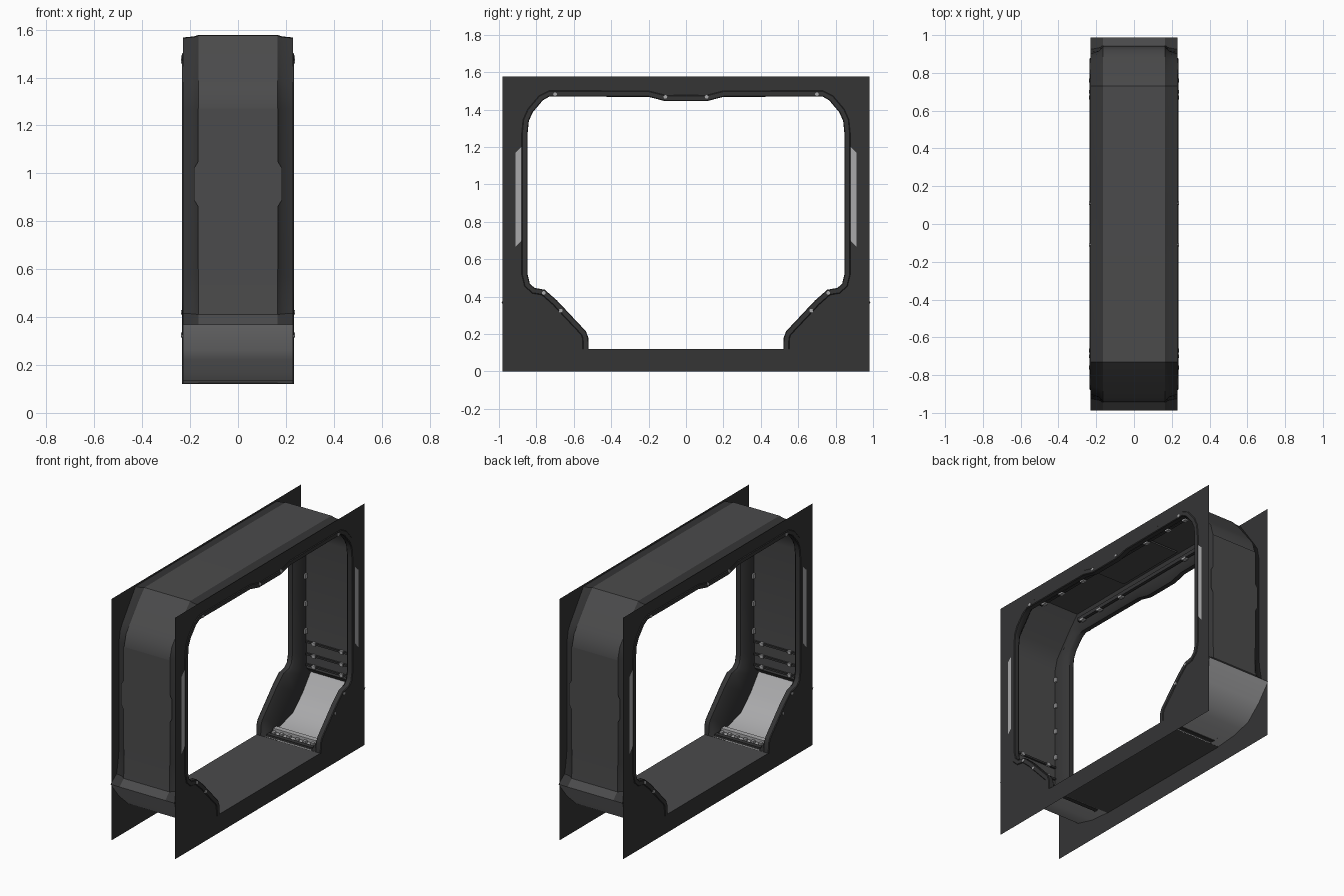
import bpy, bmesh
from mathutils import Vector as V

if "Cube" in bpy.data.objects:
    bpy.data.objects.remove(bpy.data.objects["Cube"])


def material(name, v):
    m = bpy.data.materials.new(name)
    m.diffuse_color = (v, v, v * 1.02, 1)
    m.use_nodes = True
    m.node_tree.nodes["Principled BSDF"].inputs["Base Color"].default_value = m.diffuse_color
    return m


DARK = material("dark_metal", 0.035)
MID = material("mid_grey", 0.07)
LIGHT = material("light_grey", 0.4)


def make(name, verts, faces, mat, axes=(True, True), angle=0.6):
    """Mesh for one quarter (x > 0, y > 0), mirrored over the chosen axes."""
    me = bpy.data.meshes.new(name)
    bm = bmesh.new()
    vs = [bm.verts.new(v) for v in verts]
    for f in faces:
        bm.faces.new([vs[i] for i in f])
    bmesh.ops.recalc_face_normals(bm, faces=bm.faces)
    bm.to_mesh(me)
    bm.free()
    ob = bpy.data.objects.new(name, me)
    bpy.context.collection.objects.link(ob)
    me.materials.append(mat)
    if any(axes):
        m = ob.modifiers.new("mirror", "MIRROR")
        m.use_axis = (axes[0], axes[1], False)
    bpy.ops.object.select_all(action="DESELECT")
    ob.select_set(True)
    bpy.context.view_layer.objects.active = ob
    bpy.ops.object.shade_smooth_by_angle(angle=angle)
    return ob


def loft(name, rows, mat):
    """Skin a list of equal-length point rows."""
    n = len(rows[0])
    faces = [(r * n + i, r * n + i + 1, (r + 1) * n + i + 1, (r + 1) * n + i)
             for r in range(len(rows) - 1) for i in range(n - 1)]
    return make(name, [p for r in rows for p in r], faces, mat)


def box(name, c, s, mat, axes=(True, True)):
    vs = [(c[0] + a * s[0] / 2, c[1] + b * s[1] / 2, c[2] + d * s[2] / 2)
          for a in (-1, 1) for b in (-1, 1) for d in (-1, 1)]
    fs = [(0, 1, 3, 2), (4, 6, 7, 5), (0, 4, 5, 1), (2, 3, 7, 6), (0, 2, 6, 4), (1, 5, 7, 3)]
    return make(name, vs, fs, mat, axes)


def at(x, pts):
    return [(x, p[0], p[1]) for p in pts]


def mix(a, b, t):
    return [p.lerp(q, t) for p, q in zip(a, b)]


# Half profiles (y, z) from the roof centre to the floor: opening edge and tunnel skin
opening = [V(p) for p in [(0, 1.445), (.11, 1.445), (.2, 1.468), (.73, 1.47), (.765, 1.45),
                          (.82, 1.385), (.84, 1.34), (.847, 1.27), (.847, .52), (.835, .47), (.81, .447),
                          (.755, .437), (.69, .38), (.535, .215), (.522, .18), (.52, .12)]]
skin = [V(p) for p in [(0, 1.578), (.11, 1.578), (.2, 1.578), (.73, 1.575), (.79, 1.51),
                       (.885, 1.39), (.92, 1.345), (.94, 1.27), (.94, .6), (.942, .5), (.945, .41),
                       (.987, .37), (.9, .26), (.8, .17), (.67, .135), (.52, .122)]]
TIP = 11


def offset(pts, d):
    out = []
    for i, p in enumerate(pts):
        t = (pts[min(i + 1, len(pts) - 1)] - pts[max(i - 1, 0)]).normalized()
        n = V((-t.y, t.x))
        if i in (0,):
            n = V((0, 1))
        if i == len(pts) - 1:
            n = V((1, 0))
        out.append(p + n * d)
    return out


# Flat end plates with the cut-out opening
outline = [(0, 1.578), (.98, 1.578), (.98, 0), (0, 0), (0, .12)] + [tuple(p) for p in reversed(opening)]
make("end_plate", at(.23, outline), [range(len(outline))], DARK)

# Raised trim around the opening, and the reveal back to the tunnel skin
trim = offset(opening, .032)
loft("opening_trim", [at(.2301, trim), at(.2345, offset(opening, .028)),
                      at(.2345, offset(opening, .004)), at(.23, opening)], DARK)
loft("opening_reveal", [at(.23, opening), at(.2, opening),
                        at(.188, mix(opening, skin, .12)), at(.165, mix(opening, skin, .6)),
                        at(.165, skin)], DARK)

# Tunnel skin: roof and wall panel, with the widened middle of the wall
loft("tunnel_skin", [at(0, skin[:TIP + 1]), at(.165, skin[:TIP + 1])], MID)
bulge = [(.945, .6, .166), (.945, .86, .166), (.945, .89, .184), (.945, 1.02, .184),
         (.945, 1.05, .166), (.945, 1.27, .166)]
loft("wall_panel", [[(0, y, z) for y, z, w in bulge], [(w, y, z) for y, z, w in bulge]], MID)

# Outer side strips falling from the skin to the plates
fall = [.1] * 4 + [.3] + [.42] * 4 + [.3, .15, 0]
side = [s.lerp(o, t) for s, o, t in zip(skin, opening, fall)]
loft("skin_side_strip", [at(.165, skin[:TIP + 1]), at(.185, mix(skin[:TIP + 1], side, .6)),
                         at(.23, side)], DARK)

# Light sloped panels low on both sides, and the floor
loft("sloped_panel", [at(0, skin[TIP:]), at(.23, skin[TIP:])], LIGHT)
loft("floor", [[(0, 0, .12), (0, .522, .12)], [(.23, 0, .12), (.23, .522, .12)]], MID)

# Pale strips on the plates
strip = [(.874, .70), (.908, .665), (.908, 1.185), (.874, 1.22)]
strip = [(.88, .70), (.88, 1.2), (.912, 1.17), (.912, .665)]
make("plate_strip", at(.2315, strip), [range(4)], LIGHT)

# Threshold between floor and slope
box("threshold_bar", (0, .6, .147), (.31, .035, .022), LIGHT, (False, True))
box("threshold_lip", (0, .545, .128), (.33, .03, .014), DARK, (False, True))
for i in range(3):
    box("threshold_clip", (.03 + i * .055, .57, .138), (.02, .02, .016), LIGHT)

# Inner wall rails and clips
for z in (.44, .51, .59):
    box("wall_rail", (0, .932, z), (.32, .012, .012), DARK, (False, True))
    box("rail_clip", (.1, .927, z), (.022, .014, .022), LIGHT)
for z in (.66, .84, 1.02, 1.2):
    box("wall_clip", (.158, .925, z), (.012, .018, .03), LIGHT)

# Roof rails behind the opening edge
box("roof_rail", (.15, 0, 1.515), (.02, 1.4, .025), DARK, (True, False))
box("roof_panel", (0, 0, 1.565), (.26, .5, .01), MID, (False, False))
for y in (.3, .5, .66):
    box("roof_clip", (.15, y, 1.5), (.025, .03, .012), LIGHT)

# Bolts on the trim
for y, z in ((.76, .42), (.67, .325), (.11, 1.468), (.70, 1.482)):
    bpy.ops.mesh.primitive_cylinder_add(vertices=12, radius=.01, depth=.008,
                                        location=(0, 0, 0), rotation=(0, 0, 0))
    ob = bpy.context.object
    ob.name = "trim_bolt"
    for v in ob.data.vertices:
        a = v.co.copy()
        v.co = (a.z + .233, a.x + y, a.y + z)
    ob.data.materials.append(LIGHT)
    ob.modifiers.new("mirror", "MIRROR").use_axis = (True, True, False)
